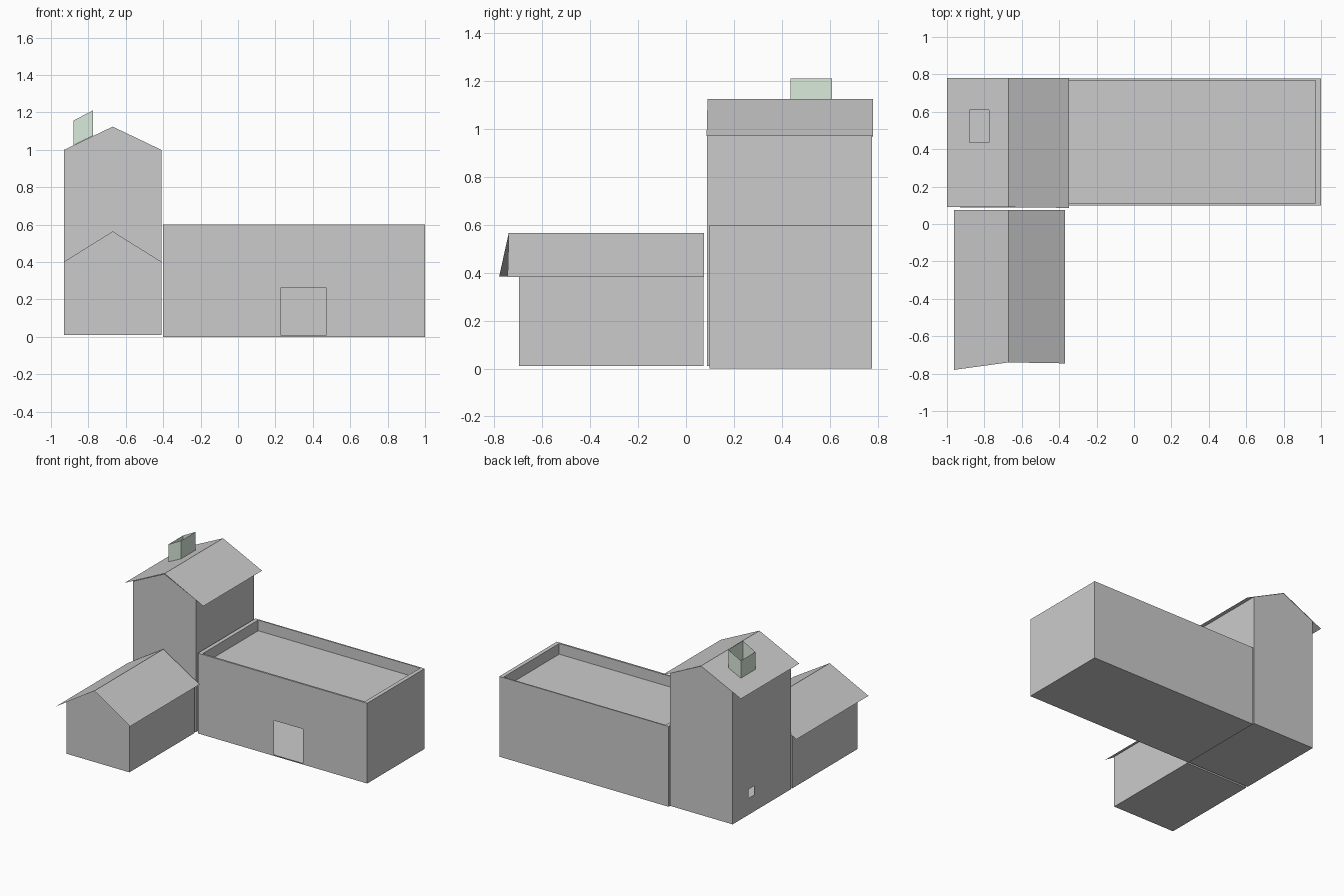
import bpy

if "Cube" in bpy.data.objects:
    bpy.data.objects.remove(bpy.data.objects["Cube"])

def mesh(name, verts, faces, mat=None):
    me = bpy.data.meshes.new(name)
    me.from_pydata(verts, [], faces)
    me.update()
    ob = bpy.data.objects.new(name, me)
    bpy.context.collection.objects.link(ob)
    if mat:
        me.materials.append(mat)
    return ob

def add_panel(verts, faces, point, u0, u1, v0, v1, hole):
    """Flat panel with a rectangular hole; point(u, v) maps to 3D."""
    b = len(verts)
    for a0, a1, c0, c1 in ((u0, u1, v0, v1), hole):
        verts += [point(*p) for p in ((a0, c0), (a1, c0), (a1, c1), (a0, c1))]
    faces += [(b + i, b + (i + 1) % 4, b + (i + 1) % 4 + 4, b + i + 4) for i in range(4)]

def gable_shell(name, x0, x1, y0, y1, z0, eave, ridge_x, ridge, window=None):
    """Hollow house-shaped walls and floor, open under the roof."""
    prof = [(x0, z0), (x1, z0), (x1, eave), (ridge_x, ridge), (x0, eave)]
    n = len(prof)
    verts = [(x, y, z) for y in (y0, y1) for x, z in prof]
    faces = [tuple(range(n)), tuple(reversed(range(n, 2 * n)))]
    for i in (0, 1):
        faces.append((i, i + n, i + 1 + n, i + 1))
    if window:
        add_panel(verts, faces, lambda u, v: (x0, -u, v), -y1, -y0, z0, eave, window)
    else:
        faces.append((4, 4 + n, n, 0))
    return mesh(name, verts, faces)

def roof_sheet(name, left, ridge, right, y0s, y1, hole=None):
    """Two thin roof planes; y0s holds the front y of each profile point."""
    prof = (left, ridge, right)
    verts = [(p[0], y, p[1]) for p, y in zip(prof, y0s)]
    verts += [(p[0], y1, p[1]) for p in prof]
    faces = [(1, 2, 5, 4)]
    if hole:
        k = (ridge[1] - left[1]) / (ridge[0] - left[0])
        add_panel(verts, faces, lambda u, v: (u, v, left[1] + k * (u - left[0])),
                  left[0], ridge[0], y0s[0], y1, hole)
    else:
        faces.append((0, 1, 4, 3))
    return mesh(name, verts, faces)

# Tower and front wing with overhanging roofs
CX0, CX1, CY0, CY1 = -0.88, -0.776, 0.437, 0.609   # chimney footprint
gable_shell("tower_walls", -0.93, -0.41, 0.088, 0.777, 0.01, 1.0, -0.67, 1.124,
            window=(-0.588, -0.523, 0.135, 0.2))
roof_sheet("tower_roof", (-1.0, 0.968), (-0.67, 1.126), (-0.347, 0.97),
           (0.09, 0.09, 0.086), 0.78, hole=(CX0, CX1, CY0, CY1))
gable_shell("wing_walls", -0.93, -0.41, -0.697, 0.073, 0.01, 0.402, -0.67, 0.564)
roof_sheet("wing_roof", (-0.963, 0.385), (-0.67, 0.566), (-0.37, 0.383),
           (-0.78, -0.74, -0.745), 0.075)

# Main hall: hollow box, sunken flat roof behind a parapet, door opening in front
def rect(x0, x1, y0, y1, z):
    return [(x0, y0, z), (x1, y0, z), (x1, y1, z), (x0, y1, z)]

HY = 0.098
verts = sum([rect(-0.4, 1.0, HY, 0.777, 0.0), rect(-0.4, 1.0, HY, 0.777, 0.6),
             rect(-0.37, 0.97, 0.112, 0.767, 0.6),
             rect(-0.37, 0.97, 0.112, 0.767, 0.52)], [])
faces = [(3, 2, 1, 0), (12, 13, 14, 15)]
for r in range(3):
    for i in range(4):
        if (r, i) != (0, 0):
            j = (i + 1) % 4
            faces.append((4 * r + i, 4 * r + j, 4 * r + 4 + j, 4 * r + 4 + i))
add_panel(verts, faces, lambda u, v: (u, HY, v), -0.4, 1.0, 0.0, 0.6,
          (0.23, 0.47, 0.008, 0.265))
mesh("main_hall", verts, faces)

# Chimney: open tube, sloped like the roof
green = bpy.data.materials.new("pale_green")
green.diffuse_color = (0.70, 0.82, 0.71, 1)
green.use_nodes = True
green.node_tree.nodes["Principled BSDF"].inputs["Base Color"].default_value = green.diffuse_color
plan = [(CX0, CY0), (CX1, CY0), (CX1, CY1), (CX0, CY1)]
low, high = {CX0: 1.025, CX1: 1.075}, {CX0: 1.156, CX1: 1.211}
mesh("chimney", [(x, y, h[x]) for h in (low, high) for x, y in plan],
     [(i, (i + 1) % 4, (i + 1) % 4 + 4, i + 4) for i in range(4)], green)
